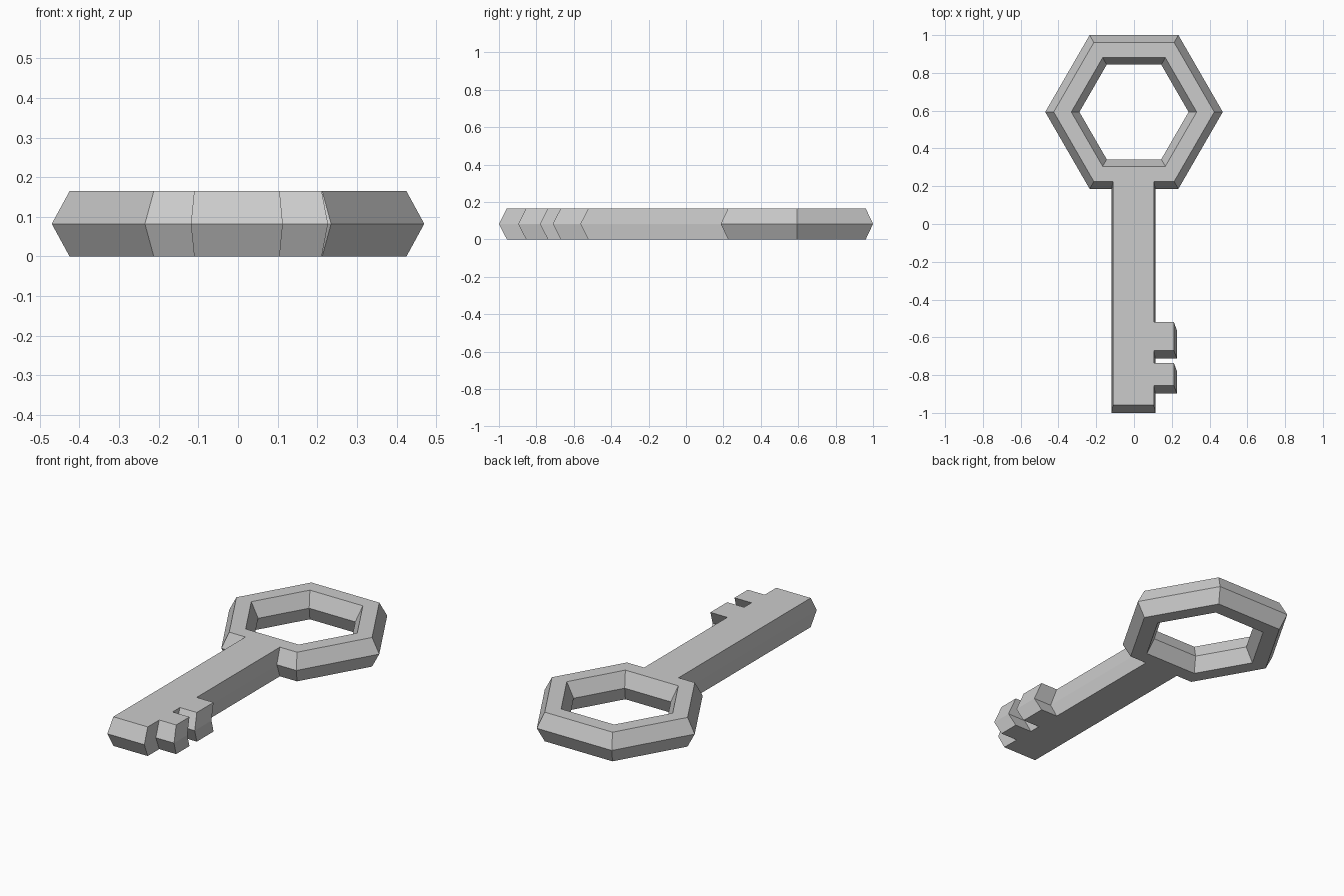
import bpy
import math

if "Cube" in bpy.data.objects:
    bpy.data.objects.remove(bpy.data.objects["Cube"])

HALF = 0.0825                      # half thickness
CENTRE_Y = 0.593                   # middle of the ring handle

metal = bpy.data.materials.new("grey metal")
metal.diffuse_color = (0.6, 0.6, 0.6, 1.0)
metal.use_nodes = True
metal.node_tree.nodes["Principled BSDF"].inputs["Base Color"].default_value = metal.diffuse_color


def add_part(name, verts, faces):
    mesh = bpy.data.meshes.new(name)
    mesh.from_pydata(verts, [], faces)
    mesh.materials.append(metal)
    obj = bpy.data.objects.new(name, mesh)
    bpy.context.collection.objects.link(obj)
    return obj


def hexagon(radius, z):
    return [(radius * math.cos(math.radians(60 * i)),
             CENTRE_Y + radius * math.sin(math.radians(60 * i)), z) for i in range(6)]


def bridge(a, b, n):
    """Quads joining two loops of n points that start at a and b."""
    return [(a + i, a + (i + 1) % n, b + (i + 1) % n, b + i) for i in range(n)]


# Ring handle: six-sided section swept round a hexagon
section = [(0.425, 0), (0.47, HALF), (0.425, 2 * HALF),
           (0.332, 2 * HALF), (0.289, HALF), (0.332, 0)]
verts = [p for r, z in section for p in hexagon(r, z)]
faces = [f for k in range(6) for f in bridge(6 * k, 6 * ((k + 1) % 6), 6)]
add_part("ring_handle", verts, faces)

# Shaft with two teeth: one outline, pulled in and shifted back at top and bottom
L, R, T = -0.119, 0.113, 0.227
outline = [(L, -1), (R, -1), (R, -0.897), (T, -0.897), (T, -0.778), (R, -0.778),
           (R, -0.712), (T, -0.712), (T, -0.562), (R, -0.562), (R, 0.19), (L, 0.19)]
n = len(outline)
verts = []
for z, scale, shift in ((0, 0.93, 0.042), (HALF, 1, 0), (2 * HALF, 0.93, 0.042)):
    verts += [(x * scale, y + shift, z) for x, y in outline]
faces = bridge(0, n, n) + bridge(n, 2 * n, n)
faces += [tuple(range(n - 1, -1, -1)), tuple(range(2 * n, 3 * n))]
add_part("shaft_and_teeth", verts, faces)
